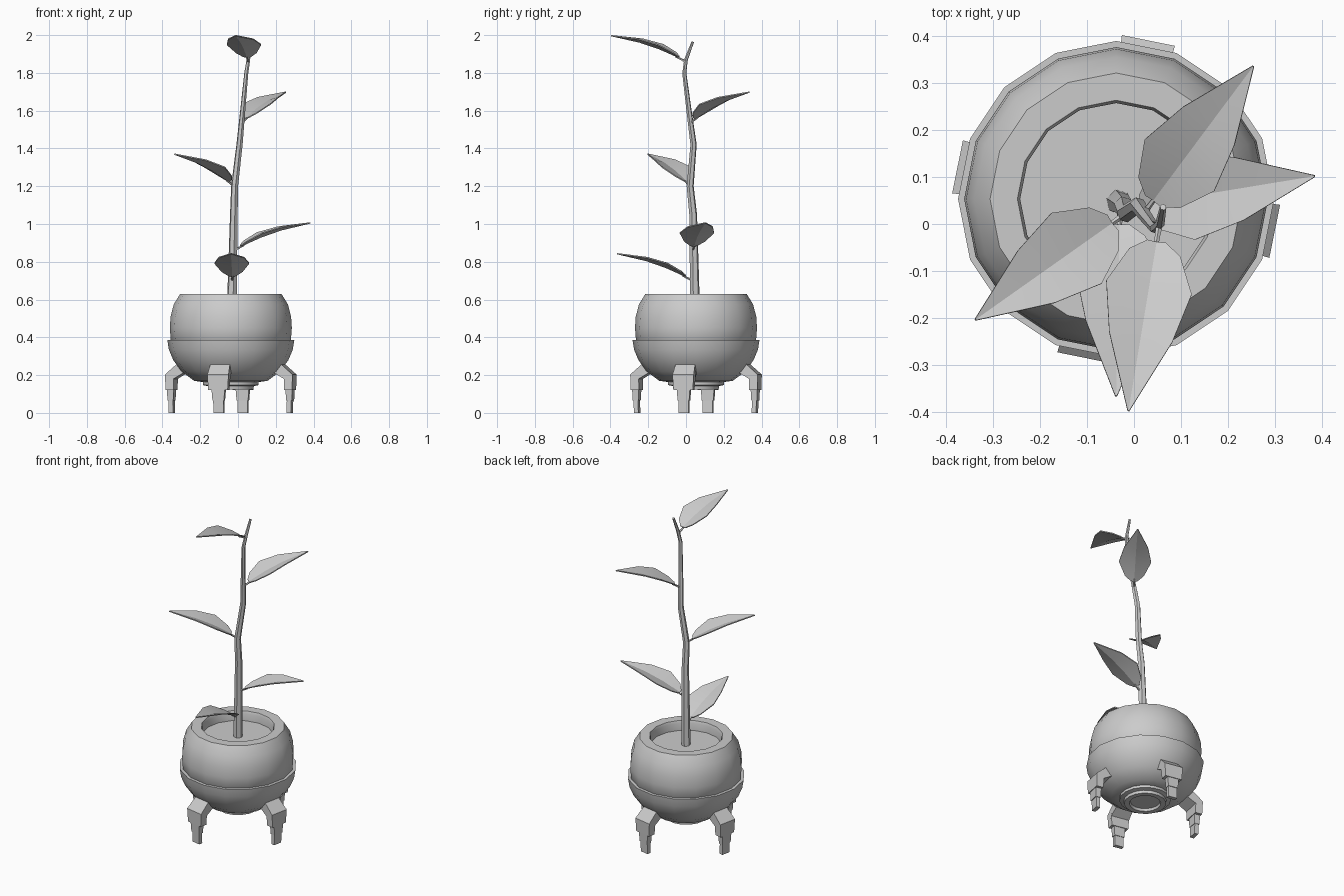
import bpy, bmesh, math
from mathutils import Vector, Matrix

if "Cube" in bpy.data.objects:
    bpy.data.objects.remove(bpy.data.objects["Cube"])

CX, CY = -0.038, 0.053   # pot axis


def make_obj(name, verts, faces, smooth=None):
    me = bpy.data.meshes.new(name)
    me.from_pydata([tuple(v) for v in verts], [], faces)
    bm = bmesh.new()
    bm.from_mesh(me)
    bmesh.ops.recalc_face_normals(bm, faces=bm.faces)
    bm.to_mesh(me)
    bm.free()
    ob = bpy.data.objects.new(name, me)
    bpy.context.collection.objects.link(ob)
    if smooth:
        bpy.ops.object.select_all(action='DESELECT')
        ob.select_set(True)
        bpy.context.view_layer.objects.active = ob
        bpy.ops.object.shade_smooth_by_angle(angle=math.radians(smooth))
    return ob


def skin(rings, cap=True):
    """Join equal-length rings of points into a tube."""
    n = len(rings[0])
    verts = [p for r in rings for p in r]
    faces = [(i*n+j, i*n+(j+1) % n, (i+1)*n+(j+1) % n, (i+1)*n+j)
             for i in range(len(rings)-1) for j in range(n)]
    if cap:
        faces += [tuple(range(n)), tuple(range((len(rings)-1)*n, len(rings)*n))]
    return verts, faces


def lathe(name, profile, n=16):
    rings = [[Vector((CX + r*math.cos(2*math.pi*j/n), CY + r*math.sin(2*math.pi*j/n), z))
              for j in range(n)] for r, z in profile]
    return make_obj(name, *skin(rings), smooth=32)


def tube(name, path, radii, n=6):
    rings = []
    for i, p in enumerate(path):
        d = (path[min(i+1, len(path)-1)] - path[max(i-1, 0)]).normalized()
        a = d.cross(Vector((0.3, 1, 0.1))).normalized()
        b = d.cross(a)
        rings.append([p + radii[i]*(a*math.cos(2*math.pi*j/n) + b*math.sin(2*math.pi*j/n))
                      for j in range(n)])
    return make_obj(name, *skin(rings), smooth=40)


# Pot: upper bowl with thick rim, flanged lower bowl with stepped base, soil
lathe("pot_upper", [(0.30, 0.36), (0.318, 0.385), (0.323, 0.45), (0.319, 0.51), (0.302, 0.575),
                    (0.268, 0.63), (0.21, 0.63), (0.204, 0.615), (0.204, 0.55)])
lathe("pot_lower", [(0.315, 0.385), (0.336, 0.385), (0.328, 0.335), (0.305, 0.28), (0.262, 0.22),
                    (0.195, 0.17), (0.147, 0.163), (0.147, 0.147), (0.122, 0.142), (0.12, 0.125),
                    (0.09, 0.125), (0.085, 0.14)])
lathe("soil", [(0.206, 0.54), (0.206, 0.57)])


# Legs: bent bracket, narrower shaft and foot, each a radial profile with width
def slab(name, pts, widths, angle):
    m = Matrix.Translation((CX, CY, 0)) @ Matrix.Rotation(angle, 4, 'Z')
    rings = [[m @ Vector((r, s*w/2, z)) for (r, z), w in zip(pts, widths)] for s in (-1, 1)]
    make_obj(name, *skin(rings))


for k in range(4):
    a = math.radians(-11.5 + 90*k)
    slab(f"leg_bracket_{k}", [(0.25, 0.26), (0.282, 0.258), (0.344, 0.203), (0.342, 0.122),
                              (0.298, 0.122), (0.298, 0.18), (0.24, 0.215)],
         [0.105, 0.105, 0.115, 0.105, 0.105, 0.115, 0.105], a)
    slab(f"leg_shaft_{k}", [(0.338, 0.13), (0.336, 0.065), (0.305, 0.065), (0.302, 0.13)],
         [0.072, 0.062, 0.062, 0.072], a)
    slab(f"leg_foot_{k}", [(0.332, 0.07), (0.33, 0.0), (0.306, 0.0), (0.308, 0.07)],
         [0.055]*4, a)

# Stem
stem = [(-0.033, 0.047, 0.55), (-0.03, 0.045, 0.70), (-0.022, 0.038, 1.05), (-0.018, 0.022, 1.20),
        (0.008, 0.04, 1.42), (0.025, 0.016, 1.60), (0.044, -0.009, 1.80), (0.055, 0.0, 1.87),
        (0.062, 0.036, 1.965)]
tube("stem", [Vector(p) for p in stem],
     [0.027, 0.025, 0.021, 0.019, 0.017, 0.014, 0.011, 0.01, 0.007])


# Leaves: V-folded pointed blades on thin stalks
def leaf(i, base, tip):
    base, tip = Vector(base), Vector(tip)
    d = tip - base
    side = Vector((d.y, -d.x, 0)).normalized()
    up = side.cross(d).normalized()
    if up.z < 0:
        up = -up

    def mid(s):
        return base + d*s + up*0.018*math.sin(math.pi*s)
    rings = []
    for s, w in [(0.10, 0.02), (0.17, 0.055), (0.37, 0.092), (0.63, 0.068), (1.0, 0.002)]:
        c, lift = mid(s), up*0.25*w
        t = up*0.006
        rings.append([c - side*w + lift, c, c + side*w + lift,
                      c + side*w + lift + t, c + t, c - side*w + lift + t])
    make_obj(f"leaf_{i}", *skin(rings), smooth=20)
    tube(f"leaf_stalk_{i}", [base, mid(0.06), mid(0.14)], [0.008, 0.006, 0.005], 5)


for i, (b, t) in enumerate([
        ((-0.03, 0.035, 0.70), (-0.038, -0.367, 0.84)),
        ((-0.022, 0.035, 0.86), (0.385, 0.102, 1.003)),
        ((-0.018, 0.022, 1.20), (-0.338, -0.204, 1.367)),
        ((0.02, 0.022, 1.535), (0.254, 0.336, 1.695)),
        ((0.054, -0.002, 1.86), (-0.012, -0.398, 1.994))]):
    leaf(i, b, t)
